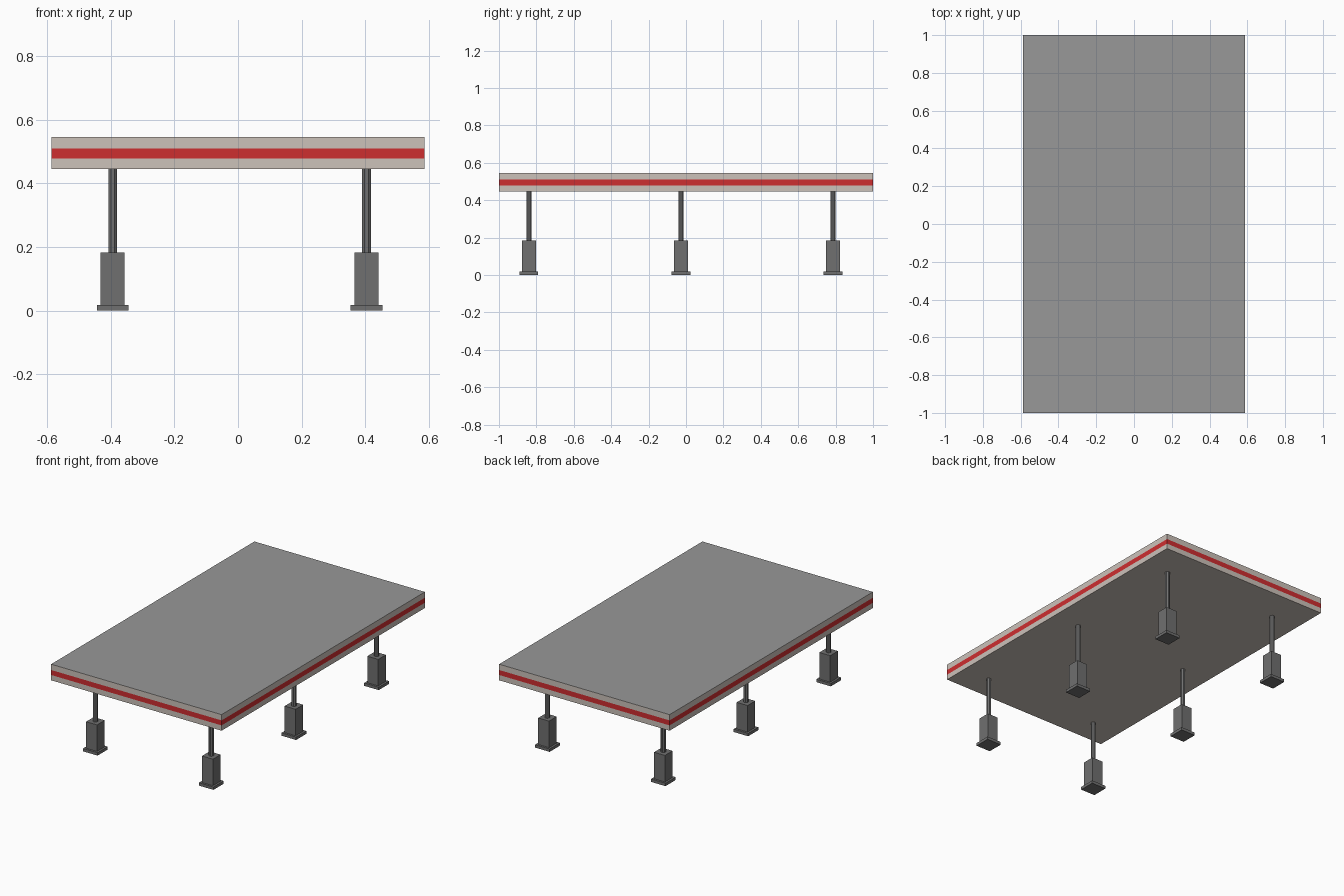
import bpy, bmesh, math
from mathutils import Matrix, Vector

if "Cube" in bpy.data.objects:
    bpy.data.objects.remove(bpy.data.objects["Cube"])


def srgb(r, g, b):
    f = lambda c: c / 12.92 if c <= 0.04045 else ((c + 0.055) / 1.055) ** 2.4
    return (f(r / 255), f(g / 255), f(b / 255), 1)


def material(name, *rgb):
    m = bpy.data.materials.new(name)
    m.diffuse_color = srgb(*rgb)
    m.use_nodes = True
    m.node_tree.nodes["Principled BSDF"].inputs["Base Color"].default_value = m.diffuse_color
    return m


grey = material("top_grey", 152, 152, 152)
beige = material("edge_beige", 204, 194, 186)
red = material("stripe_red", 206, 46, 48)
steel = material("leg_grey", 112, 112, 112)


def finish(bm, name, mats):
    me = bpy.data.meshes.new(name)
    bm.to_mesh(me)
    bm.free()
    for m in mats:
        me.materials.append(m)
    ob = bpy.data.objects.new(name, me)
    bpy.context.collection.objects.link(ob)
    return ob


def add_box(bm, x, y, z0, z1, sx, sy):
    mat = Matrix.Translation((x, y, (z0 + z1) / 2)) @ Matrix.Diagonal((sx, sy, z1 - z0, 1))
    bmesh.ops.create_cube(bm, size=1, matrix=mat)


# platform slab: stripe cut into the sides, grey top
bm = bmesh.new()
add_box(bm, 0, 0, 0.446, 0.546, 1.174, 2.0)
for z in (0.479, 0.51):
    bmesh.ops.bisect_plane(bm, geom=bm.verts[:] + bm.edges[:] + bm.faces[:],
                           plane_co=(0, 0, z), plane_no=(0, 0, 1))
for f in bm.faces:
    if f.normal.z > 0.5:
        f.material_index = 2
    elif 0.479 < f.calc_center_median().z < 0.51:
        f.material_index = 1
finish(bm, "platform", [beige, red, grey])

# six legs: foot plate, square socket, eight-sided post
for i, x in enumerate((-0.394, 0.404)):
    for j, y in enumerate((-0.84, -0.027, 0.786)):
        bm = bmesh.new()
        add_box(bm, x, y, 0, 0.018, 0.1, 0.1)
        add_box(bm, x, y, 0.018, 0.183, 0.075, 0.075)
        bmesh.ops.create_cone(bm, cap_ends=True, segments=8, radius1=0.0148, radius2=0.0148,
                              depth=0.264,
                              matrix=Matrix.Translation((x, y, 0.315)) @ Matrix.Rotation(math.pi / 8, 4, 'Z'))
        finish(bm, f"leg_{'left' if i == 0 else 'right'}_{j + 1}", [steel])
